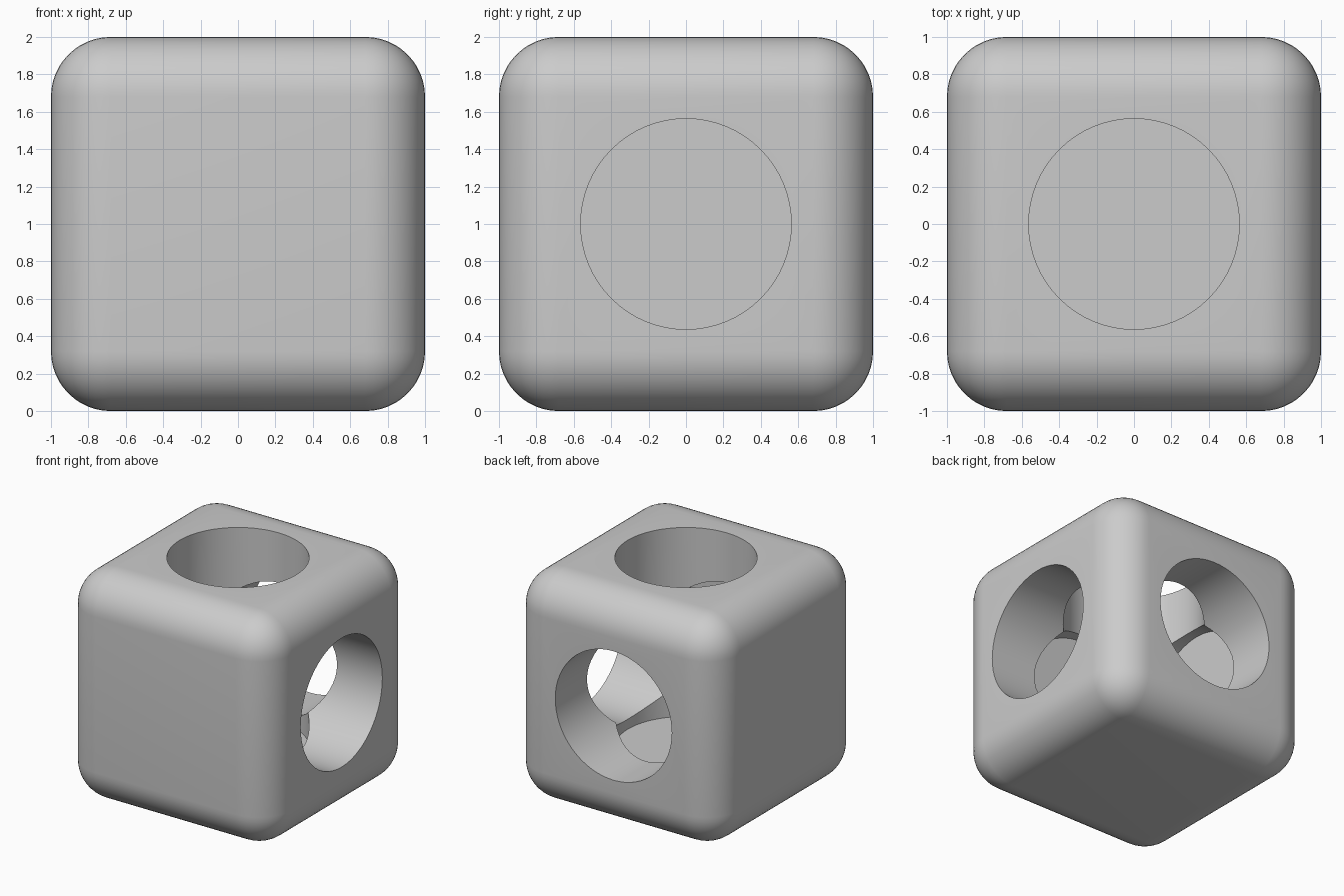
import bpy
from math import pi, radians

if "Cube" in bpy.data.objects:
    bpy.data.objects.remove(bpy.data.objects["Cube"], do_unlink=True)

RADIUS = 0.563      # bore radius
FLOOR = -0.65       # bore floor, measured from the block centre
MOUTH = 1.2         # cutter end, beyond the block face

# Material
grey = bpy.data.materials.new("plain_grey")
grey.use_nodes = True
colour = (0.6, 0.6, 0.6, 1)
grey.diffuse_color = colour
grey.node_tree.nodes["Principled BSDF"].inputs["Base Color"].default_value = colour

# Rounded block
bpy.ops.mesh.primitive_cube_add(size=2, location=(0, 0, 1))
block = bpy.context.object
block.name = "rounded_block"
block.data.materials.append(grey)
bevel = block.modifiers.new("rounding", 'BEVEL')
bevel.width = 0.32
bevel.segments = 12


def bore_cutter(name, axis, rotation):
    """Cylinder that cuts a flat-floored bore from the face on the given axis."""
    middle = (MOUTH + FLOOR) / 2
    location = [0, 0, 1]
    location[axis] += middle
    bpy.ops.mesh.primitive_cylinder_add(vertices=64, radius=RADIUS, depth=MOUTH - FLOOR,
                                        location=location, rotation=rotation)
    cutter = bpy.context.object
    cutter.name = name
    cutter.hide_render = True
    cutter.data.materials.append(grey)
    return cutter


# Three bores that meet inside: left side, back and top
cutters = [bore_cutter("left_bore_cutter", 0, (0, pi / 2, 0)),
           bore_cutter("back_bore_cutter", 1, (pi / 2, 0, 0)),
           bore_cutter("top_bore_cutter", 2, (0, 0, 0))]
for cutter in cutters:
    cut = block.modifiers.new(cutter.name, 'BOOLEAN')
    cut.operation = 'DIFFERENCE'
    cut.solver = 'EXACT'
    cut.object = cutter

# Apply the cuts, drop the cutters and smooth the curved faces
bpy.ops.object.select_all(action='DESELECT')
block.select_set(True)
bpy.context.view_layer.objects.active = block
for name in [m.name for m in block.modifiers]:
    bpy.ops.object.modifier_apply(modifier=name)
for cutter in cutters:
    bpy.data.objects.remove(cutter, do_unlink=True)
bpy.ops.object.shade_smooth_by_angle(angle=radians(30))
